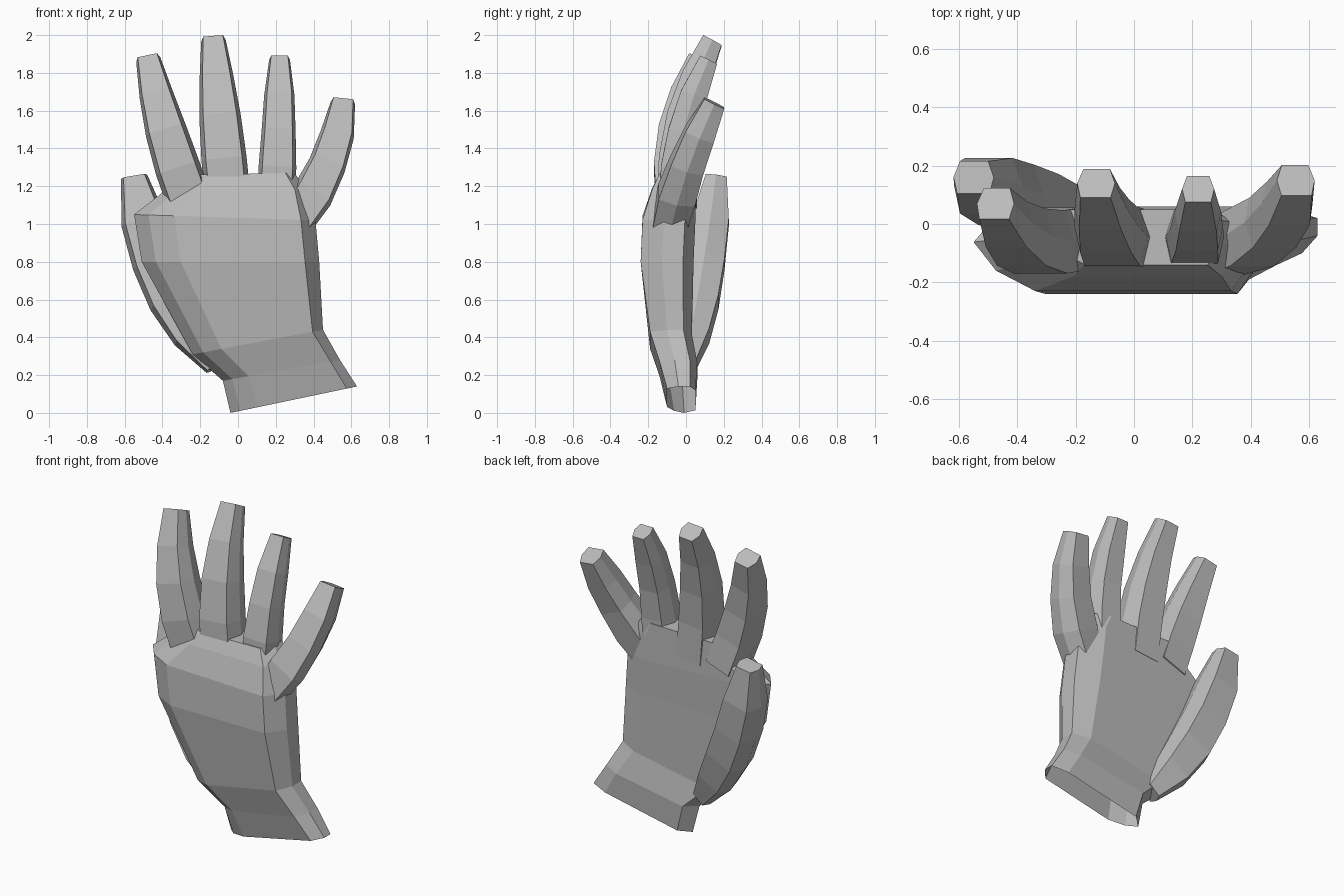
import bpy, bmesh
from mathutils import Vector

cube = bpy.data.objects.get("Cube")
if cube:
    bpy.data.objects.remove(cube)

grey = bpy.data.materials.new("glove grey")
grey.use_nodes = True
grey.diffuse_color = (0.5, 0.5, 0.5, 1)
shader = grey.node_tree.nodes["Principled BSDF"]
shader.inputs["Base Color"].default_value = grey.diffuse_color


def loft(name, rings):
    """Skin a list of equal-length point rings and cap both ends."""
    bm = bmesh.new()
    loops = [[bm.verts.new(point) for point in ring] for ring in rings]
    for lower, upper in zip(loops, loops[1:]):
        for i in range(len(lower)):
            bm.faces.new((lower[i - 1], lower[i], upper[i], upper[i - 1]))
    bm.faces.new(loops[0])
    bm.faces.new(loops[-1])
    bmesh.ops.recalc_face_normals(bm, faces=bm.faces)
    mesh = bpy.data.meshes.new(name)
    bm.to_mesh(mesh)
    bm.free()
    mesh.materials.append(grey)
    part = bpy.data.objects.new(name, mesh)
    bpy.context.collection.objects.link(part)
    return part


# Finger section: flat front, wide middle and a narrower back
finger_section = [(-.8, -1), (.8, -1), (1, 0), (.7, 1), (-.7, 1), (-1, 0)]


def finger(name, base, bend, tip, widths, flatness):
    """Sweep the finger section along a curve, one ring for each half width."""
    base, bend, tip = Vector(base), Vector(bend), Vector(tip)
    rings = []
    for i, width in enumerate(widths):
        t = i / (len(widths) - 1)
        first, second = base.lerp(bend, t), bend.lerp(tip, t)
        centre = first.lerp(second, t)
        along = (second - first).normalized()
        side = Vector((0, 1, 0)).cross(along).normalized()
        back = along.cross(side)
        rings.append([centre + width * (side * u + back * v * flatness)
                      for u, v in finger_section])
    return loft(name, rings)


# Palm section: flat front, sloping thumb side, upright little finger side
palm_section = [(0, .6), (.08, .25), (.22, 0), (.92, 0), (1, .4), (1, .8), (.85, 1), (.1, 1)]


def palm_ring(left, right, front, back=.05):
    """One slanted ring between an edge point on either side, given as x, z."""
    left, right = Vector(left), Vector(right)
    ring = []
    for across, depth in palm_section:
        edge = left.lerp(right, across)
        ring.append((edge.x, front + (back - front) * depth, edge.y))
    return ring


# Cuff, waist of the wrist, then the palm widening up to the knuckles
glove = loft("glove", [
    palm_ring(left=(-.04, 0), right=(.63, .14), front=-.1),
    palm_ring(left=(-.08, .17), right=(.54, .28), front=-.14, back=.06),
    palm_ring(left=(-.24, .31), right=(.45, .44), front=-.19, back=.03),
    palm_ring(left=(-.51, .8), right=(.43, .8), front=-.24, back=.04),
    palm_ring(left=(-.55, 1.05), right=(.41, 1.02), front=-.23),
    palm_ring(left=(-.37, 1.19), right=(.36, 1.18), front=-.18),
    palm_ring(left=(-.3, 1.26), right=(.3, 1.27), front=-.14),
])

# Four fingers bending gently backwards, and a thumb swelling behind the palm
broad = (.12, .12, .11, .09, .065)
slim = (.1, .1, .09, .08, .055)
plump = (.1, .11, .1, .09, .065)
thumb = (.06, .11, .13, .13, .12, .07)
digits = [
    finger("index_finger", (-.25, -.05, 1.1), (-.4, -.1, 1.5), (-.475, .07, 1.87), broad, .9),
    finger("middle_finger", (-.05, -.05, 1.1), (-.1, -.06, 1.6), (-.13, .14, 1.97), broad, .85),
    finger("ring_finger", (.2, -.05, 1.1), (.22, -.06, 1.5), (.22, .12, 1.87), slim, .9),
    finger("little_finger", (.29, -.09, 1), (.52, -.02, 1.3), (.555, .15, 1.64), plump, .9),
    finger("thumb", (-.12, 0, .25), (-.45, .09, .65), (-.55, .16, 1.25), thumb, .8),
]

# Fuse the digits and palm into one continuous skin
for digit in digits:
    union = glove.modifiers.new(digit.name, "BOOLEAN")
    union.operation = "UNION"
    union.solver = "EXACT"
    union.object = digit
bpy.context.view_layer.update()
evaluated = glove.evaluated_get(bpy.context.evaluated_depsgraph_get())
skin = bpy.data.meshes.new_from_object(evaluated)
glove.modifiers.clear()
glove.data = skin
for digit in digits:
    bpy.data.objects.remove(digit)

# Open the cuff so a hand could slide in
bm = bmesh.new()
bm.from_mesh(skin)
cuff = [face for face in bm.faces
        if face.normal.z < -.8 and max(v.co.z for v in face.verts) < .2]
bmesh.ops.delete(bm, geom=cuff, context="FACES")
bm.to_mesh(skin)
bm.free()
